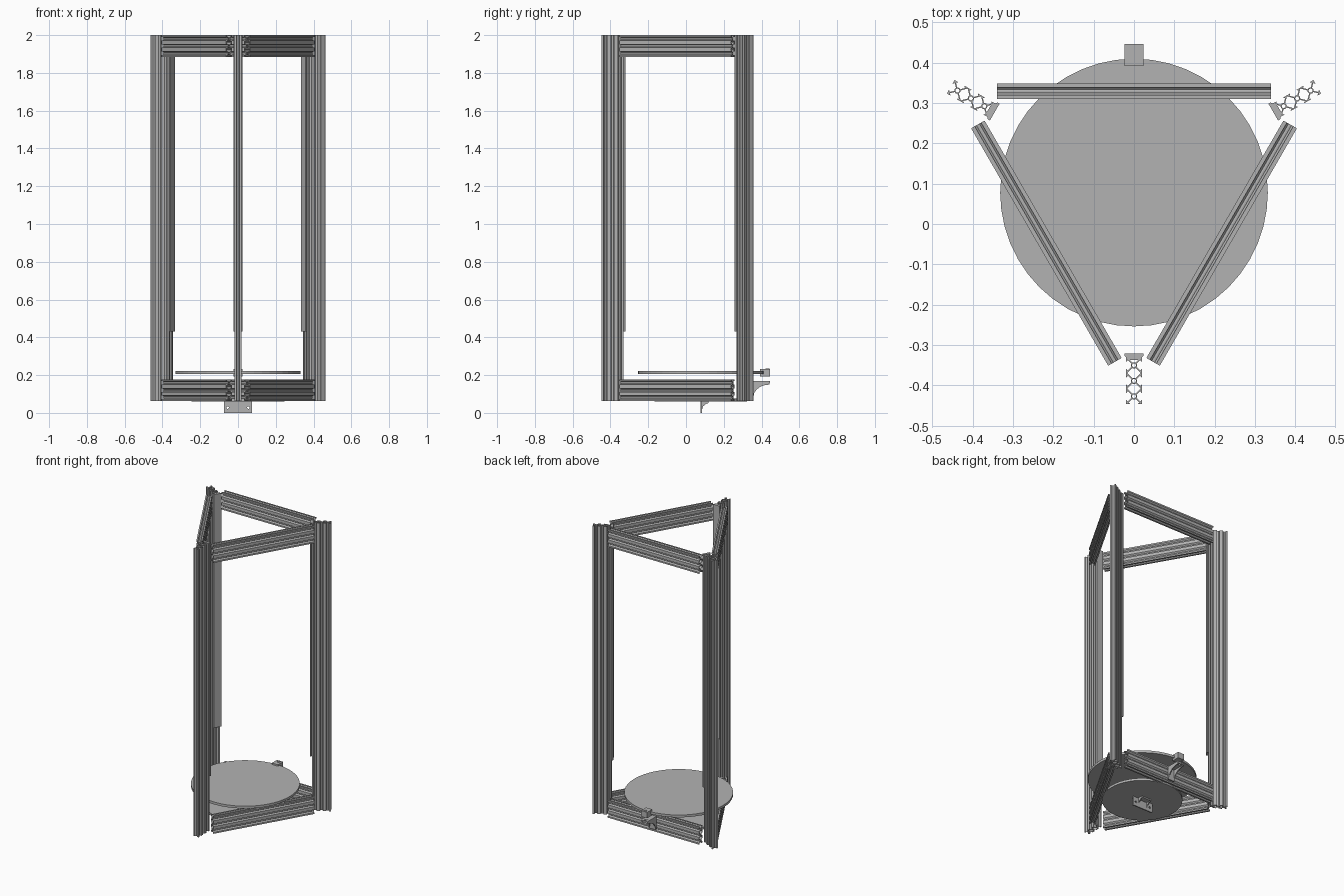
import bpy, bmesh
from math import pi, cos, sin, radians
from mathutils import Matrix, Vector

if "Cube" in bpy.data.objects:
    bpy.data.objects.remove(bpy.data.objects["Cube"])

grey = bpy.data.materials.new("aluminium grey")
grey.use_nodes = True
grey.diffuse_color = (0.45, 0.45, 0.45, 1)
grey.node_tree.nodes["Principled BSDF"].inputs["Base Color"].default_value = (0.45, 0.45, 0.45, 1)

MM = 0.001925          # one millimetre of the slotted profile
AXIS = Vector((0, 0.078, 0))
BASE, TOP = 0.0625, 2.0
HIGH = 60 * MM         # long side of the profile


def finish(name, bm, matrix=Matrix()):
    bmesh.ops.recalc_face_normals(bm, faces=bm.faces)
    mesh = bpy.data.meshes.new(name)
    bm.to_mesh(mesh)
    bm.free()
    mesh.transform(matrix)
    mesh.materials.append(grey)
    obj = bpy.data.objects.new(name, mesh)
    bpy.context.collection.objects.link(obj)
    return obj


def prism(bm, pts, z0, z1):
    lo = [bm.verts.new((x, y, z0)) for x, y in pts]
    hi = [bm.verts.new((x, y, z1)) for x, y in pts]
    bm.faces.new(lo)
    bm.faces.new(hi)
    for i in range(len(pts)):
        j = (i + 1) % len(pts)
        bm.faces.new((lo[i], lo[j], hi[j], hi[i]))


def circle(r, n, cx=0, cy=0):
    return [(cx + r * cos(2 * pi * i / n), cy + r * sin(2 * pi * i / n)) for i in range(n)]


def tube(bm, cx, cy, r_out, r_in, z0, z1, n=16):
    loops = [[bm.verts.new((x, y, z)) for x, y in circle(r, n, cx, cy)]
             for r, z in ((r_out, z0), (r_out, z1), (r_in, z1), (r_in, z0))]
    for a, b in zip(loops, loops[1:] + loops[:1]):
        for i in range(n):
            j = (i + 1) % n
            bm.faces.new((a[i], a[j], b[j], b[i]))


def box(bm, x0, x1, y0, y1, z0, z1):
    prism(bm, [(x0, y0), (x1, y0), (x1, y1), (x0, y1)], z0, z1)


# Slotted bar: three hollow cores, diagonal webs and outer lips
def slotted_bar(name, length, matrix):
    bm = bmesh.new()

    def part(pts):
        prism(bm, [(x * MM, y * MM) for x, y in pts], 0, length)

    for c in (-20, 0, 20):
        tube(bm, 0, c * MM, 4.1 * MM, 2.5 * MM, 0, length)
        for sx in (-1, 1):
            for sy in (-1, 1):
                part([(sx * x, c + sy * y) for x, y in
                      ((2.2, 3.4), (3.4, 2.2), (9.4, 8.2), (8.2, 9.4))])
                part([(sx * x, c + sy * y) for x, y in
                      ((10, 10), (10, 4.7), (8.3, 6), (8.3, 10))])
                if c * sy > 0:
                    part([(sx * x, c + sy * y) for x, y in
                          ((10, 10), (4.7, 10), (6, 8.3), (10, 8.3))])
    return finish(name, bm, matrix)


# Columns with guide rails, and the horizontal beams, repeated three times
for i, side in enumerate(("front", "left", "right")):
    turn = Matrix.Translation(AXIS) @ Matrix.Rotation(radians(120 * i), 4, "Z")

    slotted_bar(side + "_column", TOP - BASE,
                turn @ Matrix.Translation((0, -0.525 + HIGH / 2, BASE)))

    bm = bmesh.new()
    half = [(0.024, -0.399), (0.024, -0.405), (0.011, -0.416)]
    prism(bm, half + [(-x, y) for x, y in reversed(half)], 0.43, TOP)
    finish(side + "_guide_rail", bm, turn)

    # local z runs along the beam, local y points up
    lay = Matrix(((0, 0, 1, -0.34), (1, 0, 0, 0.251), (0, 1, 0, 0), (0, 0, 0, 1)))
    for level, z in (("lower", BASE + HIGH / 2), ("upper", TOP - HIGH / 2)):
        slotted_bar(f"{level}_beam_opposite_{side}", 0.68,
                    turn @ Matrix.Translation((0, 0, z)) @ lay)

# Round bed and the smaller base disc below it
for name, r, z0, z1 in (("round_bed", 0.332, 0.206, 0.222), ("base_disc", 0.245, 0.0615, 0.077)):
    bm = bmesh.new()
    prism(bm, circle(r, 48), z0, z1)
    finish(name, bm, Matrix.Translation(AXIS))

# Profiles drawn in y and z, extruded along x
SIDEWAYS = Matrix(((0, 0, 1, 0), (1, 0, 0, 0), (0, 1, 0, 0), (0, 0, 0, 1)))


def gusset_ribs(name, pts, xs, thick):
    bm = bmesh.new()
    for x in xs:
        prism(bm, pts, x - thick / 2, x + thick / 2)
    finish(name, bm, SIDEWAYS)


# Back bracket that carries the bed clamp
bm = bmesh.new()
box(bm, -0.024, 0.024, 0.349, 0.356, 0.08, 0.168)
finish("back_bracket_plate", bm)
bm = bmesh.new()
box(bm, -0.024, 0.024, 0.349, 0.42, 0.156, 0.169)
box(bm, -0.024, -0.01, 0.42, 0.446, 0.156, 0.169)
box(bm, 0.01, 0.024, 0.42, 0.446, 0.156, 0.169)
tube(bm, 0, 0.432, 0.014, 0.007, 0.156, 0.169)
finish("back_bracket_shelf", bm)
curve = [(0.446 - 0.09 * sin(t), 0.082 + 0.068 * cos(t)) for t in (0, 0.3, 0.6, 0.9, 1.2, pi / 2)]
curve = [(0.356 + (y - 0.356) * 0.95, z) for y, z in curve]
gusset_ribs("back_bracket_ribs", curve + [(0.356, 0.157), (0.44, 0.157)], (-0.021, 0.021), 0.006)

# Clamp gripping the bed edge, with a bolt ring
jaw = [(0.392, 0.192), (0.446, 0.192), (0.446, 0.232), (0.392, 0.232),
       (0.392, 0.222), (0.411, 0.222), (0.411, 0.206), (0.392, 0.206)]
bm = bmesh.new()
prism(bm, jaw, -0.023, 0.023)
finish("bed_clamp", bm, SIDEWAYS)
bm = bmesh.new()
tube(bm, 0, 0.432, 0.011, 0.006, 0.23, 0.235)
finish("clamp_bolt_ring", bm)

# Bracket hanging under the base disc, with two drilled holes
bm = bmesh.new()
box(bm, -0.075, 0.075, 0.076, 0.084, 0, 0.061)
plate = finish("hanging_bracket_plate", bm)
bm = bmesh.new()
for x in (-0.055, 0.055):
    prism(bm, circle(0.007, 16, 0.028, x), 0.06, 0.1)
cutter = finish("hole_cutter", bm, Matrix(((0, 1, 0, 0), (0, 0, 1, 0), (1, 0, 0, 0), (0, 0, 0, 1))))
cutter.hide_render = True
cut = plate.modifiers.new("holes", "BOOLEAN")
cut.object = cutter
cut.solver = "EXACT"
bpy.context.view_layer.objects.active = plate
bpy.ops.object.modifier_apply(modifier="holes")
bpy.data.objects.remove(cutter)

bm = bmesh.new()
box(bm, -0.036, 0.036, 0.076, 0.12, 0.053, 0.0615)
finish("hanging_bracket_flange", bm)
gusset_ribs("hanging_bracket_ribs",
            [(0.084, 0.015), (0.09, 0.034), (0.102, 0.045), (0.12, 0.053), (0.084, 0.053)],
            (-0.033, 0.033), 0.006)
